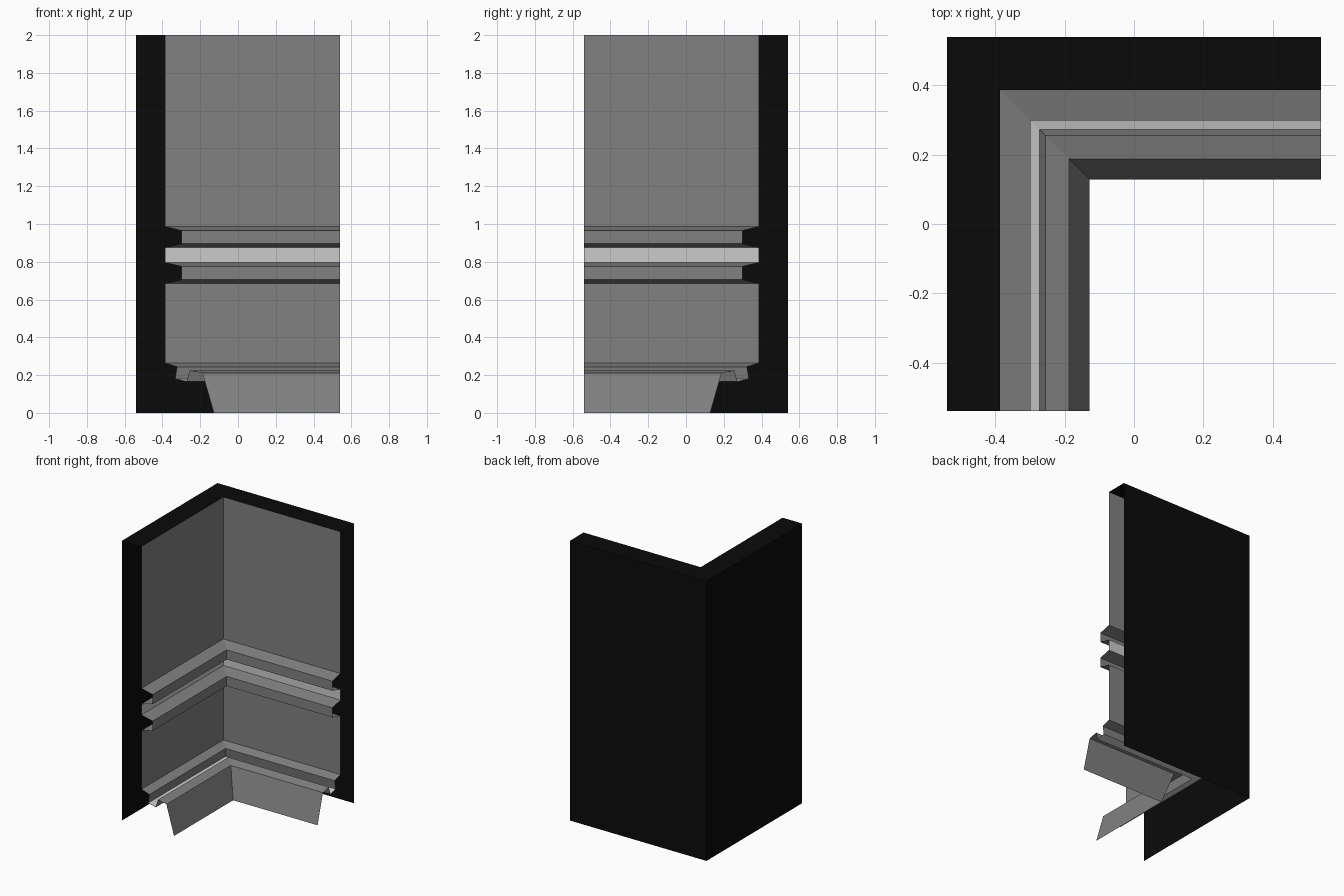
import bpy, bmesh

if "Cube" in bpy.data.objects:
    bpy.data.objects.remove(bpy.data.objects["Cube"])

END = 0.54   # where both wings of the inside corner stop

def material(name, v):
    m = bpy.data.materials.new(name)
    m.diffuse_color = (v, v, v, 1)
    m.use_nodes = True
    m.node_tree.nodes["Principled BSDF"].inputs["Base Color"].default_value = m.diffuse_color
    return m

panel = material("panel_grey", 0.22)
black = material("backing_black", 0.003)
light = material("light_strip", 0.75)

def sweep(name, profile, mat):
    """Sweep (offset, height) points round the mitred L-shaped corner."""
    bm = bmesh.new()
    rows = [[bm.verts.new(p) for p in ((-o, -END, z), (-o, o, z), (END, o, z))]
            for o, z in profile]
    for a, b in zip(rows, rows[1:]):
        for i in range(2):
            bm.faces.new((a[i], b[i], b[i + 1], a[i + 1]))
    me = bpy.data.meshes.new(name)
    bm.to_mesh(me)
    bm.free()
    me.materials.append(mat)
    ob = bpy.data.objects.new(name, me)
    bpy.context.collection.objects.link(ob)
    return ob

def rail(top):
    """Bevelled rail section that stands out from the wall."""
    return [(0.386, top), (0.298, top - 0.021), (0.298, top - 0.09), (0.386, top - 0.111)]

# Outer backing and top cap (ends and bottom stay open)
sweep("outer_backing", [(0.54, 0), (0.54, 2), (0.386, 2)], black)

# Upper wall with the upper rail
sweep("upper_wall", [(0.386, 2)] + rail(0.986), panel)

# Bright strip between the rails
sweep("wall_light", [(0.386, 0.875), (0.386, 0.796)], light)

# Lower rail, lower wall and the lip over the floor trough
sweep("lower_wall", rail(0.796) + [(0.386, 0.264), (0.323, 0.244), (0.333, 0.18)], panel)

# Bright trough floor
sweep("floor_light", [(0.333, 0.18), (0.272, 0.166)], light)

# Trough front edge and sloping skirt
sweep("skirt", [(0.272, 0.166), (0.255, 0.225), (0.188, 0.21), (0.128, 0)], panel)
